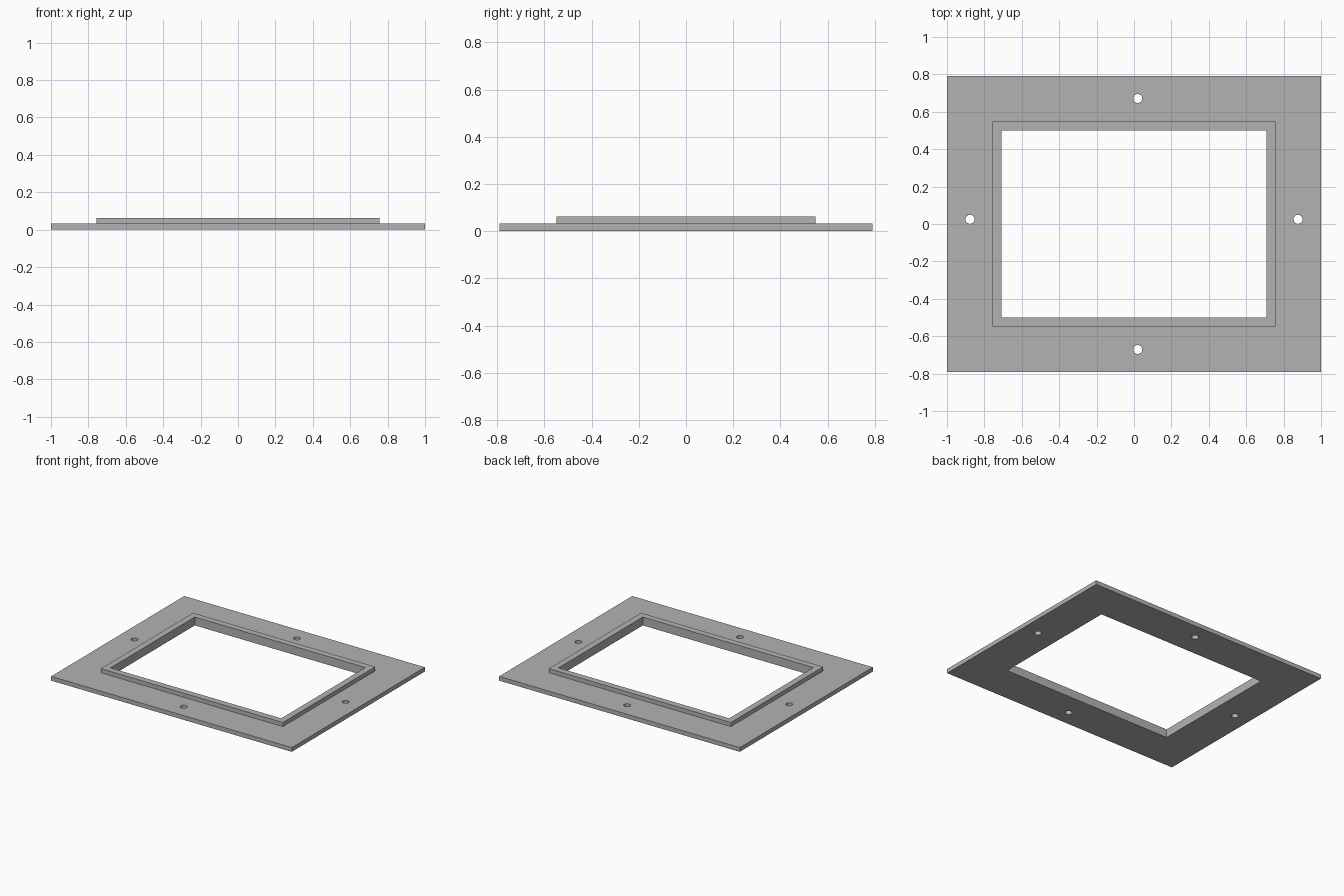
import bpy

if "Cube" in bpy.data.objects:
    bpy.data.objects.remove(bpy.data.objects["Cube"], do_unlink=True)

PLATE_TOP, LIP_TOP = 0.032, 0.063

grey = bpy.data.materials.new("plain grey")
grey.use_nodes = True
colour = (0.45, 0.45, 0.45, 1)
grey.diffuse_color = colour
grey.node_tree.nodes["Principled BSDF"].inputs["Base Color"].default_value = colour


def box(name, half_x, half_y, low, high):
    bpy.ops.mesh.primitive_cube_add(size=2, location=(0, 0, (low + high) / 2))
    obj = bpy.context.object
    obj.name = name
    obj.scale = (half_x, half_y, (high - low) / 2)
    bpy.ops.object.transform_apply(location=True, rotation=False, scale=True)
    obj.data.materials.append(grey)
    return obj


def combine(target, other, operation):
    mod = target.modifiers.new(operation.lower(), "BOOLEAN")
    mod.object, mod.operation, mod.solver = other, operation, "EXACT"
    bpy.context.view_layer.objects.active = target
    bpy.ops.object.modifier_apply(modifier=mod.name)
    bpy.data.objects.remove(other, do_unlink=True)


# Flat flange with a raised lip around the opening
frame = box("mounting_frame", 1, 0.79, 0, PLATE_TOP)
combine(frame, box("raised_lip", 0.757, 0.548, PLATE_TOP / 2, LIP_TOP), "UNION")

# Rectangular opening
combine(frame, box("opening_cutter", 0.709, 0.5, -0.1, 0.2), "DIFFERENCE")

# Screw holes, one in each side of the flange
for x, y in ((0.02, 0.671), (0.02, -0.671), (0.877, 0.025), (-0.877, 0.025)):
    bpy.ops.mesh.primitive_cylinder_add(vertices=32, radius=0.024, depth=0.3, location=(x, y, 0))
    hole = bpy.context.object
    hole.data.materials.append(grey)
    combine(frame, hole, "DIFFERENCE")

# Keep one material slot on the finished frame
frame.data.materials.clear()
frame.data.materials.append(grey)
frame.select_set(True)
bpy.context.view_layer.objects.active = frame
bpy.ops.object.shade_smooth_by_angle()
